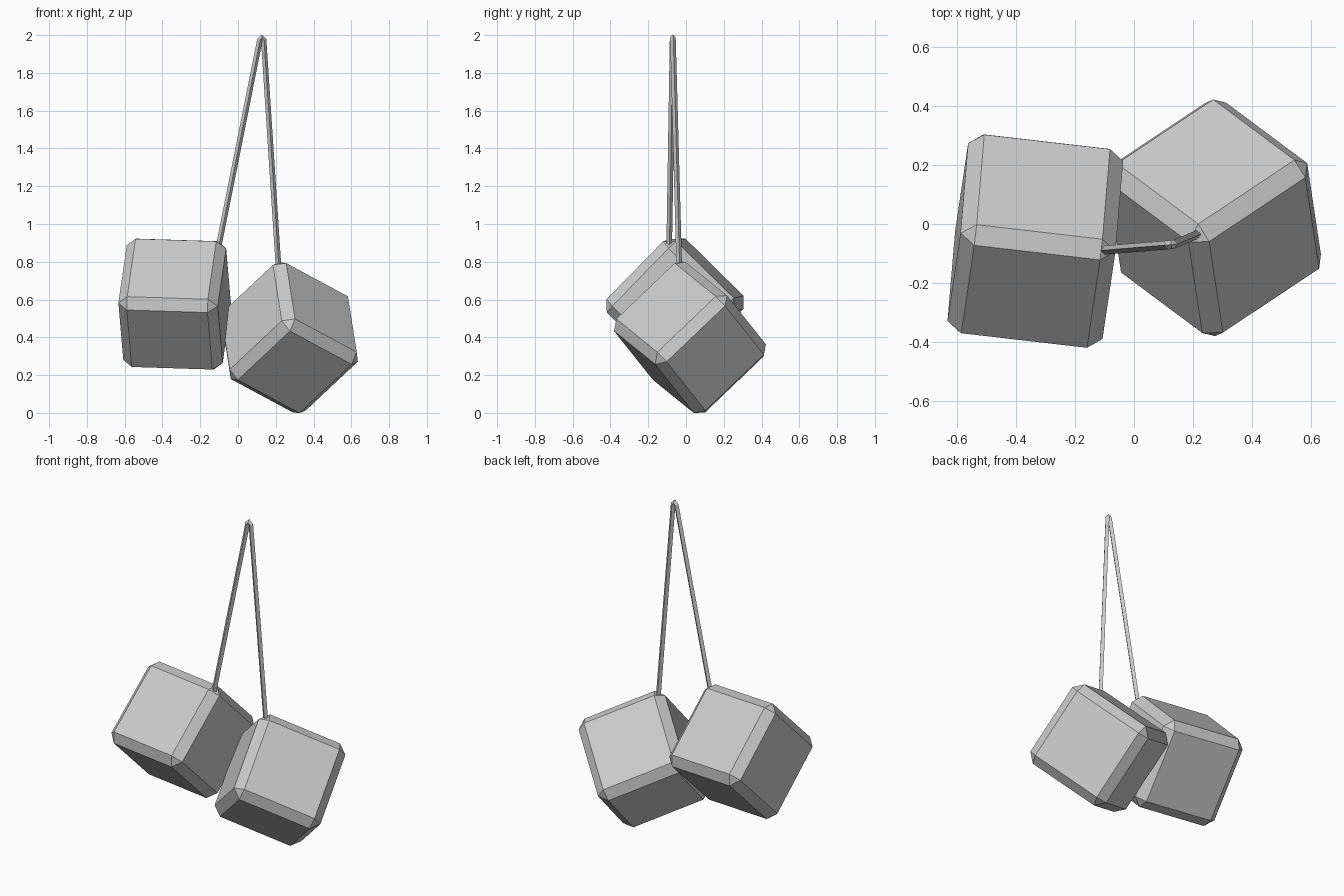
import bpy, bmesh
from mathutils import Vector, Matrix

if "Cube" in bpy.data.objects:
    bpy.data.objects.remove(bpy.data.objects["Cube"])

SIZE, CHAMFER = 0.53, 0.05


def die(name, center, x_dir, z_dir):
    """Chamfered cube with its local x and z axes along the given directions."""
    z = Vector(z_dir).normalized()
    x = Vector(x_dir)
    x = (x - z * x.dot(z)).normalized()
    y = z.cross(x)
    bm = bmesh.new()
    bmesh.ops.create_cube(bm, size=SIZE)
    bmesh.ops.bevel(bm, geom=bm.edges[:], offset=CHAMFER, segments=1,
                    affect='EDGES', profile=0.5)
    mesh = bpy.data.meshes.new(name)
    bm.to_mesh(mesh)
    bm.free()
    ob = bpy.data.objects.new(name, mesh)
    bpy.context.collection.objects.link(ob)
    rot = Matrix((x, y, z)).transposed().to_4x4()
    ob.matrix_world = Matrix.Translation(center) @ rot
    return ob


# two tumbling dice
die("left_die", (-0.335, -0.058, 0.576), (0.427, -0.05, -0.013), (-0.06, -0.71, 0.70))
die("right_die", (0.272, 0.021, 0.398), (0.767, 0.50, -0.402), (0.64, -0.477, 0.60))

# four-sided string folded over at the top, ending in a corner of each die
path = [(-0.103, -0.089, 0.88), (0.116, -0.071, 1.975), (0.126, -0.070, 1.988),
        (0.136, -0.069, 1.975), (0.214, -0.036, 0.78)]
curve = bpy.data.curves.new("string", 'CURVE')
curve.dimensions = '3D'
curve.bevel_depth = 0.015
curve.bevel_resolution = 0
curve.use_fill_caps = True
spline = curve.splines.new('POLY')
spline.points.add(len(path) - 1)
for point, co in zip(spline.points, path):
    point.co = (*co, 1)
    point.radius = 1
spline.use_smooth = False
string = bpy.data.objects.new("string", curve)
bpy.context.collection.objects.link(string)
